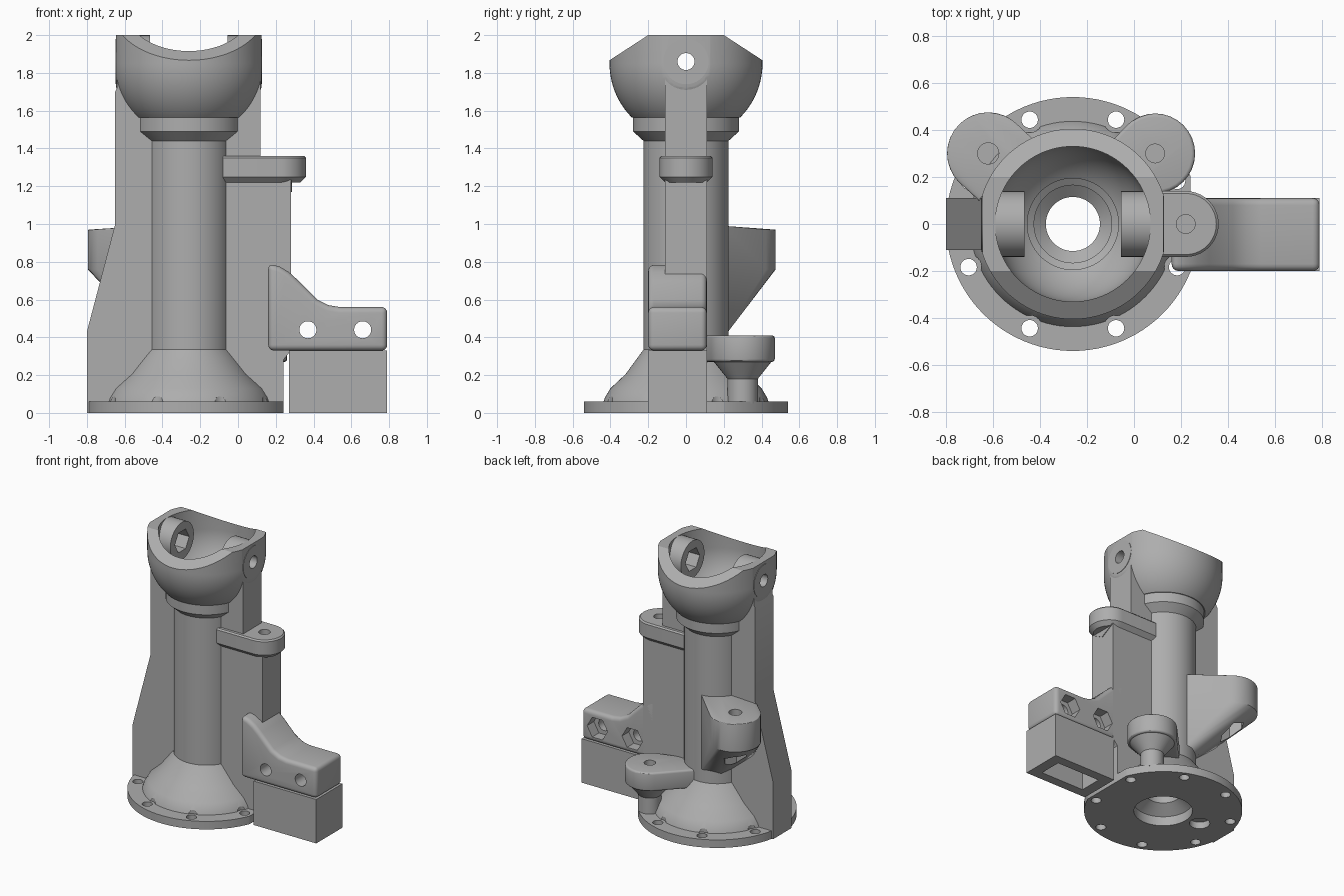
import bpy, bmesh, math
from mathutils import Vector

cube = bpy.data.objects.get("Cube")
if cube:
    bpy.data.objects.remove(cube)

CX = -0.26                      # column axis
GREY = (0.42, 0.42, 0.42, 1)
mat = bpy.data.materials.new("cast grey")
mat.use_nodes = True
mat.diffuse_color = GREY
mat.node_tree.nodes["Principled BSDF"].inputs["Base Color"].default_value = GREY


def finish(name, bm):
    bmesh.ops.recalc_face_normals(bm, faces=bm.faces)
    me = bpy.data.meshes.new(name)
    bm.to_mesh(me)
    bm.free()
    me.materials.append(mat)
    ob = bpy.data.objects.new(name, me)
    bpy.context.collection.objects.link(ob)
    return ob


def place(axis, u, v, w):
    return {"x": Vector((w, u, v)), "y": Vector((u, w, v)), "z": Vector((u, v, w))}[axis]


def prism(name, pts, axis, a, b):
    bm = bmesh.new()
    lo, hi = ([bm.verts.new(place(axis, u, v, w)) for u, v in pts] for w in (a, b))
    n = len(pts)
    bm.faces.new(lo)
    bm.faces.new(hi)
    for i in range(n):
        j = (i + 1) % n
        bm.faces.new((lo[i], lo[j], hi[j], hi[i]))
    return finish(name, bm)


def ring(u, v, r, n=40):
    return [(u + r * math.cos(math.tau * i / n), v + r * math.sin(math.tau * i / n)) for i in range(n)]


def rod(name, axis, u, v, r, a, b, n=40):
    return prism(name, ring(u, v, r, n), axis, a, b)


def box(name, x, y, z):
    return prism(name, [(x[0], z[0]), (x[1], z[0]), (x[1], z[1]), (x[0], z[1])], "y", *y)


def lathe(name, profile, x=CX, y=0, n=96):
    bm = bmesh.new()
    rings = [[bm.verts.new((u, v, z)) for u, v in ring(x, y, r, n)] for r, z in profile]
    for lo, hi in zip(rings, rings[1:]):
        for i in range(n):
            j = (i + 1) % n
            bm.faces.new((lo[i], lo[j], hi[j], hi[i]))
    bm.faces.new(rings[0])
    bm.faces.new(rings[-1])
    return finish(name, bm)


def hull(name, points):
    bm = bmesh.new()
    for p in points:
        bm.verts.new(p)
    res = bmesh.ops.convex_hull(bm, input=bm.verts)
    junk = set(res["geom_interior"]) | set(res["geom_unused"])
    bmesh.ops.delete(bm, geom=[g for g in junk if isinstance(g, bmesh.types.BMVert)], context="VERTS")
    bmesh.ops.dissolve_limit(bm, angle_limit=0.01, verts=bm.verts, edges=bm.edges)
    return finish(name, bm)


def apply_mod(ob, kind, **settings):
    m = ob.modifiers.new("edit", kind)
    for key, value in settings.items():
        setattr(m, key, value)
    bpy.context.view_layer.objects.active = ob
    bpy.ops.object.modifier_apply(modifier=m.name)


def cut(ob, *tools):
    for t in tools:
        apply_mod(ob, "BOOLEAN", operation="DIFFERENCE", solver="EXACT", object=t)
        helpers.add(t)


def bevel(ob, width, angle=40):
    apply_mod(ob, "BEVEL", width=width, segments=3, limit_method="ANGLE", angle_limit=math.radians(angle))


helpers = set()


def arc(r, zc, a, b, n):
    return [(r * math.cos(math.radians(a + (b - a) * i / n)),
             zc + r * math.sin(math.radians(a + (b - a) * i / n))) for i in range(n + 1)]


# Shared bore: wide foot, narrow throat, stepped neck and round cup
bore = lathe("bore_cutter", [(0.2, -0.02), (0.2, 0.07), (0.115, 0.13), (0.115, 1.3), (0.165, 1.34),
                             (0.165, 1.5), (0.195, 1.52)] + arc(0.33, 1.85, -54, 0, 16) + [(0.33, 2.1)])
screws = [(CX + 0.48 * math.cos(a), 0.48 * math.sin(a)) for a in [math.radians(22.5 + 45 * k) for k in range(8)]]
screw_holes = [rod("screw_cutter", "z", u, v, 0.035, -0.1, 0.2, 24) for u, v in screws]
trim = box("trim_cutter", (0.24, 0.6), (-0.7, 0.7), (-0.1, 0.28))
duct = rod("duct_cutter", "z", -0.56, 0.03, 0.07, -0.1, 0.4, 32)

# Base flange
flange = lathe("base_flange", [(0.54, 0), (0.54, 0.06)])
cut(flange, bore, trim, duct, *screw_holes)

# Flared foot, column and collar
column = lathe("column", [(0.44, 0.05), (0.43, 0.08), (0.4, 0.13), (0.32, 0.205), (0.225, 0.335), (0.225, 1.44),
                          (0.28, 1.49), (0.28, 1.59)])
cut(column, bore, trim, *[rod("scallop_cutter", "z", u, v, 0.055, 0.06, 0.25, 24) for u, v in screws])

# Round cup with sloping rims and flattened cheeks
cup = lathe("cup", arc(0.405, 1.85, -45, 0, 20) + [(0.405, 2)])
cut(cup, bore)
for s in (-1, 1):
    cut(cup, prism("rim_cutter", [(s * 0.2, 2), (s * 0.5, 1.805), (s * 0.5, 2.1), (s * 0.2, 2.1)], "x", -1, 1),
        box("cheek_cutter", sorted((CX + s * 0.385, CX + s * 0.6)), (-0.5, 0.5), (1.5, 2.1)))

# Pivot bosses and outer lugs, hexagonal inside and round outside
for s, side in ((-1, "right"), (1, "left")):
    pin = rod("pin_cutter", "x", 0, 1.86, 0.045, -1, 1)
    nut = rod("nut_cutter", "x", 0, 1.86, 0.085, CX + s * 0.1, CX + s * 0.3, 6)
    cut(cup, pin)
    boss = rod(side + "_pivot_boss", "x", 0, 1.86, 0.14, CX + s * 0.205, CX + s * 0.34)
    cut(boss, pin, nut)
    lug = rod(side + "_pivot_lug", "x", 0, 1.86, 0.12, CX + s * 0.32, CX + s * 0.388)
    cut(lug, pin)

# Side ribs
right_rib = prism("right_rib", [(-0.41, 0), (-0.8, 0), (-0.8, 0.43), (-0.65, 1), (-0.65, 1.7), (-0.64, 1.72),
                                (-0.64, 1.86), (-0.41, 1.86)], "y", -0.11, 0.11)
cut(right_rib, bore, duct, pin)
left_rib = prism("left_rib", [(-0.11, 0), (0.24, 0), (0.24, 0.28), (0.28, 0.33), (0.28, 1.24), (0.12, 1.24),
                              (0.12, 1.86), (-0.11, 1.86)], "y", -0.11, 0.11)
cut(left_rib, bore, pin)

# Upper bracket pad with tapered underside
def pad_outline(r):
    return [(-0.08, -r)] + [(0.22 + r * math.cos(a), r * math.sin(a))
                            for a in [math.pi * (i / 20 - 0.5) for i in range(21)]] + [(-0.08, r)]
pad = hull("bracket_pad", [(x, y, z) for r, z in ((0.11, 1.22), (0.14, 1.25), (0.14, 1.35), (0.13, 1.36))
                           for x, y in pad_outline(r)])
cut(pad, bore, rod("pad_hole_cutter", "z", 0.22, 0, 0.04, 1.26, 1.5, 24))
prism("pad_keel", [(-0.11, 1.23), (0.11, 1.23), (0, 1.17)], "x", 0.1, 0.285)

# Side arm: hollow lower block and sloped upper block
bolts = [rod("bolt_cutter", "y", x, 0.44, 0.045, -0.4, 0.4) for x in (0.37, 0.66)]
nuts = [rod("bolt_nut_cutter", "y", x, 0.44, 0.085, 0.03, 0.4, 6) for x in (0.37, 0.66)]
lower = box("arm_lower_block", (0.27, 0.79), (-0.2, 0.11), (0, 0.33))
cut(lower, box("pocket_cutter", (0.35, 0.71), (-0.13, 0.04), (-0.1, 0.25)))
upper = prism("arm_upper_block", [(0.16, 0.33), (0.79, 0.33), (0.79, 0.56), (0.54, 0.56), (0.48, 0.57), (0.42, 0.6),
                                  (0.32, 0.7), (0.27, 0.745), (0.22, 0.775), (0.16, 0.79)], "y", -0.2, 0.11)
apply_mod(upper, "BEVEL", width=0.03, segments=4, limit_method="ANGLE", angle_limit=math.radians(60))
cut(upper, box("seam_cutter", (0, 1), (-0.5, 0.5), (0.2, 0.331)), *bolts, *nuts)

# Tall rear wing with sloping underside
wing = hull("rear_wing", [(x, y, z) for x, y in ring(-0.62, 0.3, 0.175, 32) for z in (0.76, 0.97)]
            + [(CX + x, y, z) for x, y in ((-0.2, -0.08), (0.0, 0.2), (-0.14, 0.16)) for z in (0.4, 0.99)])
bevel(wing, 0.02, 60)
cut(wing, bore, rod("wing_hole_cutter", "z", -0.62, 0.3, 0.045, 0.2, 1.2),
    rod("wing_nut_cutter", "z", -0.62, 0.3, 0.085, 0.2, 0.8, 6))

# Low rear foot with cone and post
ear = hull("rear_ear", [(x, y, z) for x, y in ring(0.09, 0.3, 0.17, 32) for z in (0.27, 0.41)]
           + [(CX + x, y, z) for x, y in ((0.03, 0.21), (0.2, 0.08)) for z in (0.27, 0.41)])
bevel(ear, 0.015, 60)
cone = lathe("ear_cone", [(0.08, 0.05), (0.08, 0.18), (0.16, 0.28)], 0.09, 0.3, 40)
cut(ear, rod("ear_hole_cutter", "z", 0.09, 0.3, 0.04, 0.3, 0.6, 24))

# Remove cutters and shade
for h in helpers | {bore}:
    bpy.data.objects.remove(h)
bpy.ops.object.select_all(action="DESELECT")
for ob in bpy.context.collection.objects:
    if ob.type == "MESH":
        ob.select_set(True)
        bpy.context.view_layer.objects.active = ob
bpy.ops.object.shade_smooth_by_angle(angle=math.radians(30))
